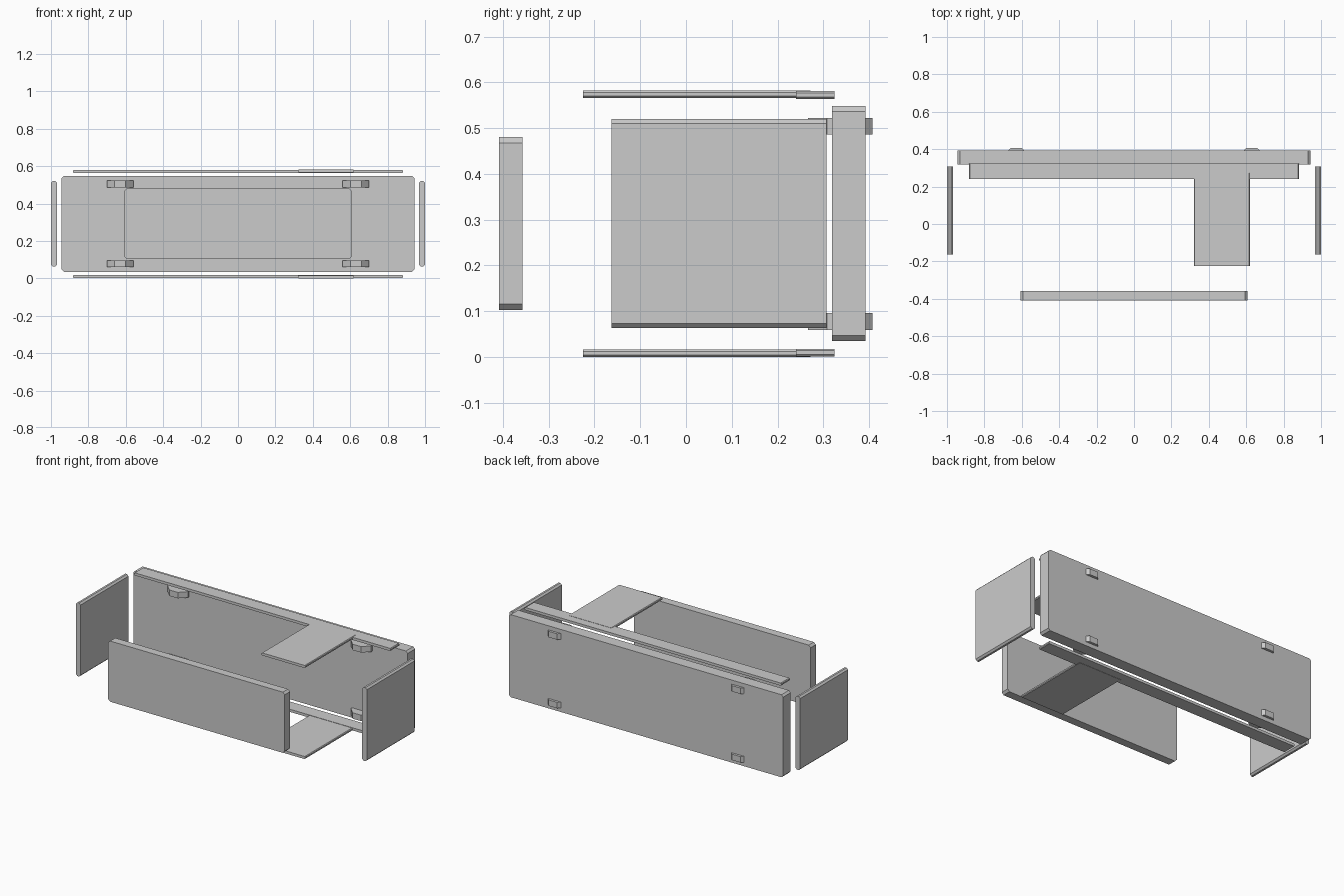
import bpy, bmesh
from math import pi, cos

if "Cube" in bpy.data.objects:
    bpy.data.objects.remove(bpy.data.objects["Cube"])

MID_Z = 0.291  # the model is mirrored above and below this height


def finish(bm, name):
    bmesh.ops.recalc_face_normals(bm, faces=bm.faces)
    mesh = bpy.data.meshes.new(name)
    bm.to_mesh(mesh)
    bm.free()
    obj = bpy.data.objects.new(name, mesh)
    bpy.context.collection.objects.link(obj)
    return obj


def slab(name, x, y, z, c):
    """Plate with chamfered corners in the front outline, extruded along y."""
    (x0, x1), (y0, y1), (z0, z1) = x, y, z
    outline = [(x0 + c, z0), (x1 - c, z0), (x1, z0 + c), (x1, z1 - c),
               (x1 - c, z1), (x0 + c, z1), (x0, z1 - c), (x0, z0 + c)]
    bm = bmesh.new()
    face = bm.faces.new([bm.verts.new((px, y0, pz)) for px, pz in outline])
    ext = bmesh.ops.extrude_face_region(bm, geom=[face], use_keep_orig=True)
    verts = [v for v in ext["geom"] if isinstance(v, bmesh.types.BMVert)]
    bmesh.ops.translate(bm, verts=verts, vec=(0, y1 - y0, 0))
    return finish(bm, name)


def wheel(name, x, y, z, apothem, height):
    """Octagonal disc lying flat, with flats facing the axes."""
    bm = bmesh.new()
    r = apothem / cos(pi / 8)
    bmesh.ops.create_cone(bm, cap_ends=True, segments=8, radius1=r, radius2=r, depth=height)
    xs = [v.co.x for v in bm.verts]
    if max(xs) > apothem + 0.001:  # turn so that flats face the axes
        for v in bm.verts:
            a, b = v.co.x, v.co.y
            v.co.x = a * cos(pi / 8) - b * cos(3 * pi / 8)
            v.co.y = a * cos(3 * pi / 8) + b * cos(pi / 8)
    bmesh.ops.translate(bm, verts=bm.verts, vec=(x, y, z))
    return finish(bm, name)


# Large back and front panels
slab("back_panel", (-0.943, 0.943), (0.319, 0.392), (0.035, 0.548), 0.012)
slab("front_panel", (-0.607, 0.607), (-0.408, -0.357), (0.103, 0.48), 0.013)

# End panels
for side, x in (("left", (-1, -0.968)), ("right", (0.968, 1))):
    slab(side + "_panel", x, (-0.163, 0.307), (0.063, 0.52), 0.01)

# Upper and lower T-shaped plates: a long strip and a wide tongue
for level, s in (("upper", 1), ("lower", -1)):
    def zs(a, b):
        return sorted((MID_Z + s * a, MID_Z + s * b))
    slab(level + "_strip", (-0.882, 0.882), (0.24, 0.324), zs(0.273, 0.2895), 0.004)
    slab(level + "_tongue", (0.32, 0.62), (-0.225, 0.272), zs(0.275, 0.291), 0.004)
    # Wheels passing through the back panel
    for side, x in (("left", -0.63), ("right", 0.63)):
        wheel(f"{level}_{side}_wheel", x, 0.337, MID_Z + s * 0.213, 0.07, 0.037)
